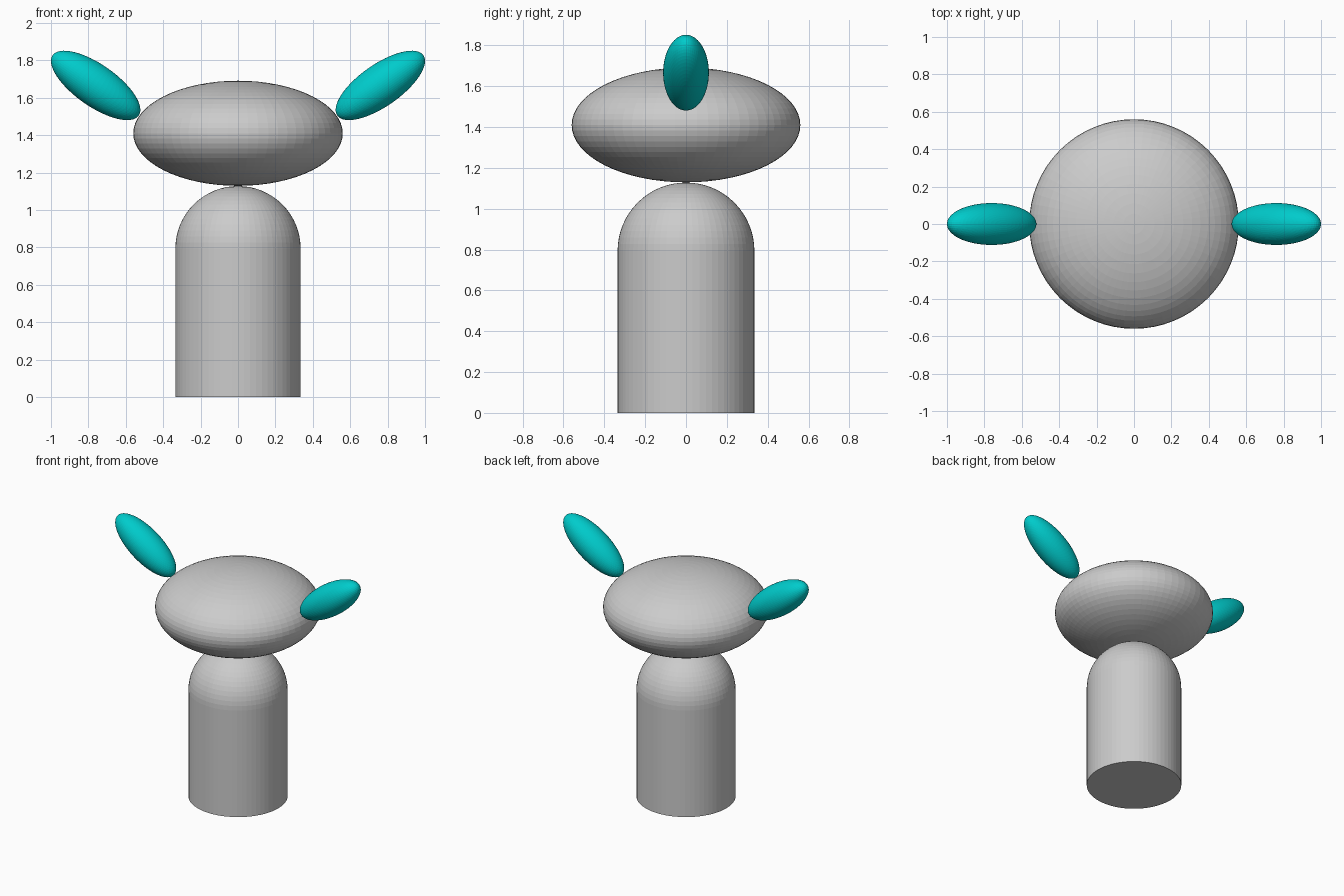
import bpy, bmesh
from math import sin, cos, pi, radians

if "Cube" in bpy.data.objects:
    bpy.data.objects.remove(bpy.data.objects["Cube"])

SEG = 64


def ellipsoid(name, centre, radii, tilt=0.0):
    bpy.ops.mesh.primitive_uv_sphere_add(segments=SEG, ring_count=SEG // 2, radius=1,
                                         location=centre, rotation=(0, tilt, 0))
    ob = bpy.context.object
    ob.name = name
    ob.scale = radii
    return ob


def lathe(name, profile):
    bm = bmesh.new()
    verts = [bm.verts.new((r, 0, z)) for r, z in profile]
    edges = [bm.edges.new(pair) for pair in zip(verts, verts[1:])]
    bmesh.ops.spin(bm, geom=verts + edges, cent=(0, 0, 0), axis=(0, 0, 1),
                   angle=2 * pi, steps=SEG)
    bmesh.ops.remove_doubles(bm, verts=bm.verts, dist=1e-5)
    bmesh.ops.recalc_face_normals(bm, faces=bm.faces)
    mesh = bpy.data.meshes.new(name)
    bm.to_mesh(mesh)
    bm.free()
    ob = bpy.data.objects.new(name, mesh)
    bpy.context.collection.objects.link(ob)
    return ob


# Body: upright cylinder with a hemispherical top
R, H = 0.335, 0.793
dome = [(R * cos(i * pi / 32), H + R * sin(i * pi / 32)) for i in range(16)]
lathe("body", [(0, 0), (R, 0)] + dome + [(0, H + R)])

# Head: flattened sphere resting on the dome
ellipsoid("head", (0, 0, 1.41), (0.56, 0.56, 0.281))

# Ears: tilted teal ellipsoids, mirrored left and right
teal = bpy.data.materials.new("teal")
teal.diffuse_color = (0.0, 0.6, 0.6, 1)
teal.use_nodes = True
teal.node_tree.nodes["Principled BSDF"].inputs["Base Color"].default_value = teal.diffuse_color
for side, name in ((1, "ear_right"), (-1, "ear_left")):
    ear = ellipsoid(name, (side * 0.761, 0, 1.666), (0.281, 0.112, 0.112),
                    tilt=-side * radians(35))
    ear.data.materials.append(teal)
